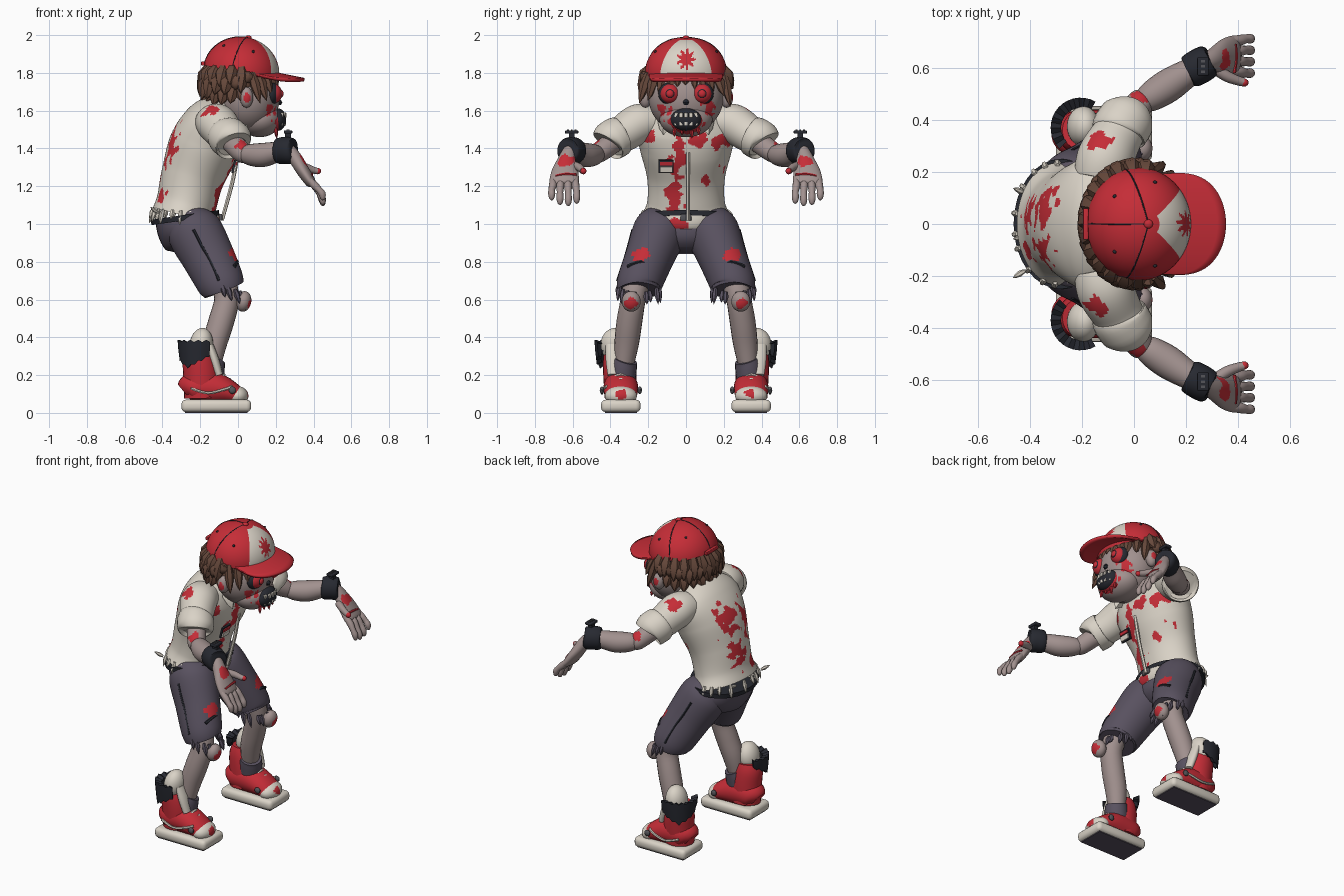
import bpy, bmesh, math, random
from mathutils import Vector as V, Matrix, noise

if "Cube" in bpy.data.objects:
    bpy.data.objects.remove(bpy.data.objects["Cube"])
random.seed(4)

def material(name, c):
    m = bpy.data.materials.new(name)
    m.diffuse_color = (*c, 1)
    m.use_nodes = True
    m.node_tree.nodes["Principled BSDF"].inputs["Base Color"].default_value = m.diffuse_color
    return m
cream = material("cream_cloth", (.70, .65, .57))
skin = material("grey_skin", (.36, .285, .275))
red = material("blood_red", (.56, .026, .038))
brown = material("brown_hair", (.135, .066, .044))
dark = material("charcoal", (.020, .022, .030))
plum = material("plum_cloth", (.098, .082, .115))
grey = material("metal_grey", (.09, .09, .10))

def finish(name, bm, mat, twin=False, smooth=True):
    bmesh.ops.recalc_face_normals(bm, faces=bm.faces)
    obs = []
    for s in ((1, -1) if twin else (1,)):
        if s < 0:
            bmesh.ops.transform(bm, matrix=Matrix.Scale(-1, 4, (0, 1, 0)), verts=bm.verts)
            bmesh.ops.reverse_faces(bm, faces=bm.faces)
        me = bpy.data.meshes.new(name)
        bm.to_mesh(me)
        ob = bpy.data.objects.new(name + (("_left" if s > 0 else "_right") if twin else ""), me)
        bpy.context.collection.objects.link(ob)
        me.materials.append(mat)
        if smooth:
            me.shade_smooth()
            me.set_sharp_from_angle(angle=math.radians(45))
        obs.append(ob)
    bm.free()
    return obs

def paint(obs, mat, blobs, rough=.8, freq=24):
    # ragged patches: (centre, radii) with a noisy edge
    for ob in obs:
        ob.data.materials.append(mat)
        k = len(ob.data.materials) - 1
        s = -1 if ob.name.endswith("_right") else 1
        for f in ob.data.polygons:
            c = f.center
            n = rough * noise.noise(c * freq)
            for (x, y, z), r in blobs:
                d = c - V((x, y * s, z))
                if math.sqrt(sum((d[i] / r[i]) ** 2 for i in range(3))) + n < .85:
                    f.material_index = k

def spline(pts, n):
    out = []
    for i in range(len(pts) - 1):
        a, b, c, d = (pts[max(0, min(len(pts) - 1, i + k))] for k in (-1, 0, 1, 2))
        for j in range(n):
            t = j / n
            out.append([.5 * (2*q + (r-p)*t + (2*p-5*q+4*r-s)*t*t + (3*q-p-3*r+s)*t**3)
                        for p, q, r, s in zip(a, b, c, d)])
    return out + [list(pts[-1])]

def loft(name, pts, mat, twin=False, seg=20, sub=4, ref=(0, 1, 0)):
    # rows are x, y, z, width along ref, depth
    bm, rings = bmesh.new(), []
    P = spline([tuple(p) if len(p) == 5 else (*p, p[3]) for p in pts], sub)
    for i, p in enumerate(P):
        t = (V(P[min(i+1, len(P)-1)][:3]) - V(P[max(i-1, 0)][:3])).normalized()
        u = (V(ref) - t * t.dot(V(ref))).normalized()
        w = t.cross(u)
        rings.append([bm.verts.new(V(p[:3]) + u * p[3] * math.cos(a) + w * p[4] * math.sin(a))
                      for a in (k * math.tau / seg for k in range(seg))])
    for A, B in zip(rings, rings[1:]):
        for k in range(seg):
            bm.faces.new((A[k], A[(k+1) % seg], B[(k+1) % seg], B[k]))
    bm.faces.new(rings[0]); bm.faces.new(rings[-1])
    return finish(name, bm, mat, twin)

def wire(name, pts, r, mat, twin=False):
    return loft(name, [(*p, r) for p in pts], mat, twin, 6, 4, (.31, .52, .79))

def ball(name, c, s, mat, twin=False, tilt=0, seg=24):
    bm = bmesh.new()
    M = Matrix.Translation(c) @ Matrix.Rotation(tilt, 4, 'Y') @ Matrix.Diagonal((*s, 1))
    bmesh.ops.create_uvsphere(bm, u_segments=seg, v_segments=seg * 2 // 3, radius=1, matrix=M)
    return finish(name, bm, mat, twin)

def box(name, c, s, mat, twin=False, bevel=0, rot=0):
    bm = bmesh.new()
    bmesh.ops.create_cube(bm, size=1, matrix=Matrix.Translation(c) @ Matrix.Rotation(rot, 4, 'Y') @ Matrix.Diagonal((*s, 1)))
    if bevel:
        bmesh.ops.bevel(bm, geom=bm.edges[:], offset=bevel, segments=3, affect='EDGES', profile=.5)
    return finish(name, bm, mat, twin)

def spikes(name, items, mat, twin=False, seg=6):
    # tapered locks, teeth and torn cloth tips: (root, tip, radius)
    bm = bmesh.new()
    for a, b, r in items:
        a, b = V(a), V(b)
        q = (b - a).to_track_quat('Z', 'Y')
        ring = [[bm.verts.new(a.lerp(b, t) + q @ V((r*k*math.cos(i*math.tau/seg), r*k*math.sin(i*math.tau/seg), 0)))
                 for i in range(seg)] for t, k in ((0, .6), (.4, 1), (.75, .6))]
        tip = bm.verts.new(b)
        bm.faces.new(ring[0])
        for i in range(seg):
            j = (i + 1) % seg
            for A, B in zip(ring, ring[1:]):
                bm.faces.new((A[i], A[j], B[j], B[i]))
            bm.faces.new((ring[2][i], ring[2][j], tip))
    return finish(name, bm, mat, twin)

def hem(c, rx, ry, n, drop, lean=(0, 0), r=.016):
    out = []
    for i in range(n):
        a = (i + random.random() * .6) * math.tau / n
        d = V((rx * math.cos(a), ry * math.sin(a), 0))
        L = drop * random.uniform(.5, 1.2)
        p = V(c) + d + V((0, 0, -lean[1] * d.x))
        out.append((p + V((0, 0, .015)), p + d * .1 + V((lean[0] * L, 0, -L)), r))
    return out

# Torso shirt with stains
shirt = loft("shirt", [(-.29, 0, 1.045, .235, .165), (-.27, 0, 1.12, .205, .16), (-.24, 0, 1.25, .207, .168),
    (-.185, 0, 1.40, .245, .185), (-.13, 0, 1.52, .265, .165), (-.08, 0, 1.60, .18, .12), (-.05, 0, 1.64, .09, .07)], cream, seg=180, sub=18)
paint(shirt, red, [((-.03, -.035, 1.38), (.1, .035, .12)), ((-.06, -.055, 1.24), (.1, .04, .12)), ((-.1, -.06, 1.12), (.1, .06, .08)),
    ((0, .07, 1.43), (.1, .045, .045)), ((-.02, .21, 1.43), (.1, .06, .06)), ((-.05, .2, 1.28), (.1, .025, .04)), ((-.05, .1, 1.23), (.1, .025, .04)),
    ((-.02, -.22, 1.47), (.1, .07, .035)), ((-.36, .08, 1.47), (.1, .085, .11)), ((-.38, -.1, 1.42), (.1, .06, .11)),
    ((-.4, .04, 1.25), (.08, .07, .09)), ((-.43, -.1, 1.15), (.1, .045, .05))], 1.0)
spikes("shirt_torn_hem", hem((-.295, 0, 1.055), .155, .225, 18, .06, (-.1, .08), .014), cream)
spikes("shirt_back_tatters", [((-.42, y, 1.06), (-.465, y * 1.15, 1.09), .012) for y in (-.18, -.05, .12)], cream)
tail = loft("shirt_front_tail", [(-.16, 0, 1.04, .14, .062), (-.155, 0, 1.0, .125, .058), (-.16, 0, .965, .1, .04)], cream, seg=60, sub=8)
paint(tail, red, [((-.1, -.05, 1.0), (.08, .065, .04))], .6)
wire("placket_cord", [(.0, .01, 1.38), (-.03, .01, 1.22), (-.085, .01, 1.02)], .011, cream)
spikes("collar", [((-.02, .1, 1.60), (.045, .12, 1.47), .045)], cream, True, 4)
wire("shoulder_strap", [(-.2, .265, 1.5), (-.14, .27, 1.58), (-.04, .24, 1.56)], .008, dark, True)
box("badge_frame", (-.022, -.105, 1.305), (.012, .08, .07), dark, rot=.25)
box("badge_card", (-.018, -.105, 1.29), (.014, .066, .03), cream, rot=.25)
box("badge_stripe", (-.012, -.105, 1.32), (.014, .066, .018), red, rot=.25)

# Belt, hips and shorts
loft("belt", [(-.282, 0, 1.048, .25, .182), (-.278, 0, 1.02, .25, .182)], dark, seg=32)
box("buckle", (-.093, 0, 1.035), (.02, .06, .035), grey, bevel=.006)
loft("hips", [(-.28, 0, 1.04, .225, .16), (-.265, 0, .97, .24, .16), (-.24, 0, .9, .18, .14), (-.23, 0, .855, .11, .08)], plum, seg=32)
short = loft("short_leg", [(-.27, .11, 1.03, .11, .1), (-.23, .14, .96, .14, .145), (-.155, .195, .82, .128, .138),
    (-.092, .245, .69, .12, .125), (-.075, .25, .65, .112, .11)], plum, True, 64, 12)
paint(short, red, [((-.03, .245, .835), (.08, .05, .045))], .5)
spikes("short_torn_hem", hem((-.08, .25, .665), .105, .105, 16, .08, (.3, .4)), plum, True)
wire("short_side_seam", [(-.235, .281, .97), (-.195, .302, .89), (-.15, .325, .81), (-.10, .362, .70)], .009, dark, True)
wire("short_rip", [(-.02, .17, .77), (-.005, .24, .80), (-.02, .31, .775)], .01, dark, True)

# Lower legs
shin = loft("shin", [(-.08, .26, .70, .07), (-.06, .28, .6, .066), (-.09, .30, .48, .068), (-.125, .315, .36, .064),
    (-.15, .335, .2, .045)], skin, True)
knee = ball("knee", (.03, .29, .59), (.04, .05, .055), skin, True, .2, 36)
paint(knee, red, [((.07, .29, .575), (.05, .04, .035))], .5, 30)
loft("sock", [(-.13, .32, .28, .064), (-.14, .33, .24, .07), (-.15, .34, .15, .07)], plum, True)

# Shoes
box("shoe_sole", (-.115, .345, .037), (.37, .21, .066), cream, True, .025)
box("shoe_tread", (-.115, .345, .004), (.33, .17, .008), plum, True)
loft("shoe_body", [(-.285, .345, .11, .05, .05), (-.25, .345, .13, .085, .08), (-.15, .345, .135, .092, .09),
    (-.06, .345, .115, .09, .068), (.02, .345, .08, .075, .04)], red, True, 24)
loft("shoe_collar", [(-.19, .345, .08, .085, .095), (-.195, .35, .2, .088, .095), (-.205, .355, .28, .085, .088),
    (-.205, .36, .33, .075, .07)], red, True, 24)
ball("ankle_padding", (-.195, .375, .36), (.062, .077, .09), cream, True, .15)
loft("shoe_tongue", [(-.10, .385, .20, .03, .02), (-.125, .385, .28, .04, .025), (-.15, .385, .36, .04, .02)], cream, True)
cap = ball("toe_cap", (-.005, .345, .09), (.06, .085, .052), cream, True, 0, 36)
paint(cap, red, [((.045, .34, .1), (.05, .035, .03))], .5)
for i in range(2):
    x, z = -.045 - .03 * i, .165 + .025 * i
    wire("lace", [(x - .03, .27, z - .035), (x, .345, z + .012), (x - .03, .42, z - .035)], .009, cream, True)
wire("shoe_trim", [(-.25, .435, .13), (-.16, .445, .105), (-.07, .438, .125), (-.03, .42, .14)], .008, cream, True)
for y in (.245, .445):
    ball("shoe_stud", (-.03, y, .12), (.02, .012, .02), grey, True, 0, 10)
bm = bmesh.new()
rows = [[bm.verts.new((-.205 + r * math.cos(a), .37 + r * math.sin(a), z + .012 * (k % 2) + dz * (abs(k - 6) / 8)))
         for k, a in enumerate(math.radians(60 + 11 * j) for j in range(16))]
        for r, z, dz in ((.075, .36, 0), (.115, .375, 0), (.112, .32, .02), (.105, .235, .08), (.08, .25, .08))]
for A, B in zip(rows, rows[1:] + rows[:1]):
    for k in range(15):
        bm.faces.new((A[k], A[k+1], B[k+1], B[k]))
finish("shoe_flap", bm, dark, True)

# Arms
up = (0, 0, 1)
sleeve = loft("sleeve", [(-.13, .17, 1.54, .09, .1), (-.11, .25, 1.53, .105, .11), (-.07, .33, 1.48, .098, .1), (-.035, .39, 1.445, .09, .095)], cream, True, 64, 12, up)
paint(sleeve, red, [((-.13, .31, 1.58), (.06, .045, .06))], .5)
loft("sleeve_cuff", [(-.062, .345, 1.47, .098, .102), (-.055, .36, 1.463, .107, .11), (-.025, .405, 1.437, .105, .108), (-.02, .413, 1.43, .09, .09)], cream, True, 28, 3, up)
arm = loft("upper_arm", [(-.05, .36, 1.45, .055), (0, .43, 1.40, .056), (.03, .475, 1.37, .05), (.045, .49, 1.365, .03)], skin, True, 28, 6, up)
paint(arm, red, [((.02, .48, 1.42), (.04, .035, .035))], .5)
loft("forearm", [(.02, .455, 1.375, .035), (.06, .485, 1.367, .056), (.13, .53, 1.365, .064), (.2, .575, 1.38, .055), (.27, .615, 1.39, .044)], skin, True, 24, 4, up)
loft("wristband", [(.205, .58, 1.385, .05), (.215, .585, 1.385, .068, .064), (.25, .605, 1.39, .072, .068), (.285, .625, 1.385, .068, .064), (.295, .63, 1.385, .05)], dark, True, 24, 3, up)
box("wrist_device_stem", (.265, .605, 1.465), (.03, .03, .04), dark, True)
box("wrist_device", (.265, .605, 1.487), (.045, .07, .018), dark, True, .005)
for y in (.585, .605, .625):
    box("wrist_button", (.265, y, 1.498), (.016, .01, .006), grey, True)

# Hands
hand = loft("palm", [(.27, .615, 1.39, .035), (.305, .63, 1.345, .046, .036), (.345, .64, 1.28, .07, .034), (.385, .645, 1.22, .078, .028), (.395, .645, 1.205, .06, .015)], skin, True, 48, 10)
paint(hand, red, [((.345, .63, 1.33), (.05, .045, .04))], .5)
for i in range(4):
    y, e = .585 + .04 * i, (.012, 0, .006, .03)[i]
    y2 = y + (i - 1.5) * .004
    loft("finger", [(.375, y, 1.235, .016), (.405, y, 1.205, .021), (.43, y2, 1.165 + e / 2, .017), (.445, y2, 1.13 + e, .019),
                    (.45, y2, 1.105 + e, .013), (.452, y2, 1.096 + e, .004)], skin, True, 12, 3)
loft("thumb", [(.32, .59, 1.31, .022), (.36, .565, 1.30, .021), (.40, .55, 1.285, .018), (.42, .545, 1.28, .017)], skin, True, 12, 3, up)
ball("thumb_wound", (.422, .543, 1.28), (.018, .016, .017), red, True, 0, 12)
wire("knuckle_cut", [(.385, .58, 1.262), (.392, .64, 1.265), (.388, .69, 1.255)], .007, red, True)

# Head and face
loft("neck", [(-.09, 0, 1.55, .08), (.0, 0, 1.62, .085), (.05, 0, 1.66, .08)], skin)
head = ball("head", (.055, 0, 1.67), (.165, .198, .19), skin, seg=96)
jaw = ball("jaw", (.115, 0, 1.555), (.115, .14, .095), skin, seg=80)
stains = [((.19, s * .125, 1.605), (.06, .05, .045)) for s in (1, -1)]
paint(head, red, stains, 1, 34)
paint(jaw, red, stains + [((.2, 0, 1.53), (.05, .1, .06))], .9, 34)
ear = ball("ear", (.045, .215, 1.67), (.035, .034, .055), skin, True, 0, 28)
paint(ear, red, [((.05, .25, 1.67), (.022, .03, .035))], .4)
ball("eye_socket", (.178, .085, 1.69), (.04, .062, .06), dark, True)
ball("eye", (.188, .085, 1.69), (.045, .052, .052), red, True)
ball("eye_ring", (.222, .085, 1.69), (.013, .027, .027), dark, True, 0, 16)
ball("pupil", (.229, .085, 1.69), (.012, .02, .02), red, True, 0, 16)
spikes("nose_hole", [((.215, 0, 1.63), (.215, 0, 1.665), .02)], dark)
ball("mouth_rim", (.193, 0, 1.55), (.046, .09, .064), red)
ball("mouth", (.21, 0, 1.553), (.045, .082, .06), dark)
for i in range(5):
    y = (i - 2) * .026
    x = .25 - 6 * y * y
    box("upper_tooth", (x, y, 1.576), (.016, .02, .026), cream, bevel=.004)
    box("lower_tooth", (x - .004, y, 1.532), (.016, .018, .022), cream, bevel=.004)
spikes("blood_drip", [((.2, y, 1.51), (.205, y * 1.05, z), .011) for y, z in ((-.06, 1.46), (-.02, 1.47), (.03, 1.45), (.065, 1.47))], red)

# Hair: scalp, layered locks and fringe
ball("scalp", (.005, 0, 1.75), (.18, .205, .11), brown)
locks = []
for layer, (z0, z1, r0, r1) in enumerate(((1.83, 1.72, .17, .225), (1.79, 1.67, .175, .225), (1.74, 1.62, .155, .205))):
    for i in range(13):
        a = math.radians(78 + 204 * (i + .5 * (layer % 2)) / 12.5)
        c, s = math.cos(a), math.sin(a)
        lift = .055 * max(0, 1 + c) if layer else 0
        locks.append(((.01 + r0 * c, r0 * 1.12 * s, z0), (.0 + r1 * c * .92, (r1 + .025) * s, z1 + lift + random.uniform(-.03, .02)), .042))
for i in range(11):
    y = (i - 5) * .042
    x = .20 - 2.2 * y * y
    locks.append(((x - .03, y * .95, 1.80), (x + .015, y * 1.12 + random.uniform(-.02, .02), 1.725 - 2 * y * y + random.uniform(-.02, .01)), .028))
spikes("hair_locks", locks, brown)

# Cap: dome with pale front panels and a starburst
T = Matrix.Translation((.02, 0, 1.815)) @ Matrix.Rotation(math.radians(11.5), 4, 'Y')
dome = lambda a, e, k=1: T @ V((.202 * k * math.cos(a) * math.cos(e), .217 * k * math.sin(a) * math.cos(e), -.015 + .19 * k * math.sin(e)))
bm = bmesh.new()
rows = [[bm.verts.new(dome(k * math.tau / 128, j * math.pi / 2 / 49)) for k in range(128)] for j in range(49)]
for A, B in zip(rows, rows[1:]):
    for k in range(128):
        bm.faces.new((A[k], A[(k+1) % 128], B[(k+1) % 128], B[k]))
bm.faces.new(rows[-1])
crown = finish("cap_crown", bm, red)[0]
crown.data.materials.append(cream)
Ti = T.inverted()
for f in crown.data.polygons:
    p = Ti @ f.center
    u, v = p.y, p.z - .09
    star = math.hypot(u, v) < .04 + .012 * math.cos(9 * math.atan2(v, u))
    if abs(math.atan2(p.y, p.x)) < math.radians(42) and .012 < p.z < .17 and not star:
        f.material_index = 1
for d in (105, 180, 255):
    wire("cap_seam", [dome(math.radians(d), e) for e in (0, .3, .6, .9, 1.2, 1.5)], .003, dark)
for d in (75, 140, 220, 285):
    ball("cap_eyelet", dome(math.radians(d), .7), (.008, .008, .008), dark, seg=8)
ball("cap_button", dome(0, math.pi / 2), (.018, .018, .012), red, seg=12)
box("cap_strap", (-.185, 0, 1.85), (.02, .12, .022), red, bevel=.004)
bm = bmesh.new()
rows = []
for k in range(33):
    t = math.radians(-88 + 176 * k / 32)
    row = []
    for j in range(7):
        q = V((.13 * math.cos(t), .185 * math.sin(t), 0)).lerp(V((.15 + .185 * math.cos(t) ** .75, .192 * math.sin(t), 0)), j / 6)
        row.append(bm.verts.new(T @ V((q.x, q.y, .006 + .01 * math.cos(t) - .5 * q.y ** 2))))
    rows.append(row)
for A, B in zip(rows, rows[1:]):
    for j in range(6):
        bm.faces.new((A[j], B[j], B[j+1], A[j+1]))
brim = finish("cap_brim", bm, red)[0]
m = brim.modifiers.new("thickness", 'SOLIDIFY')
m.thickness, m.offset = .018, 0
